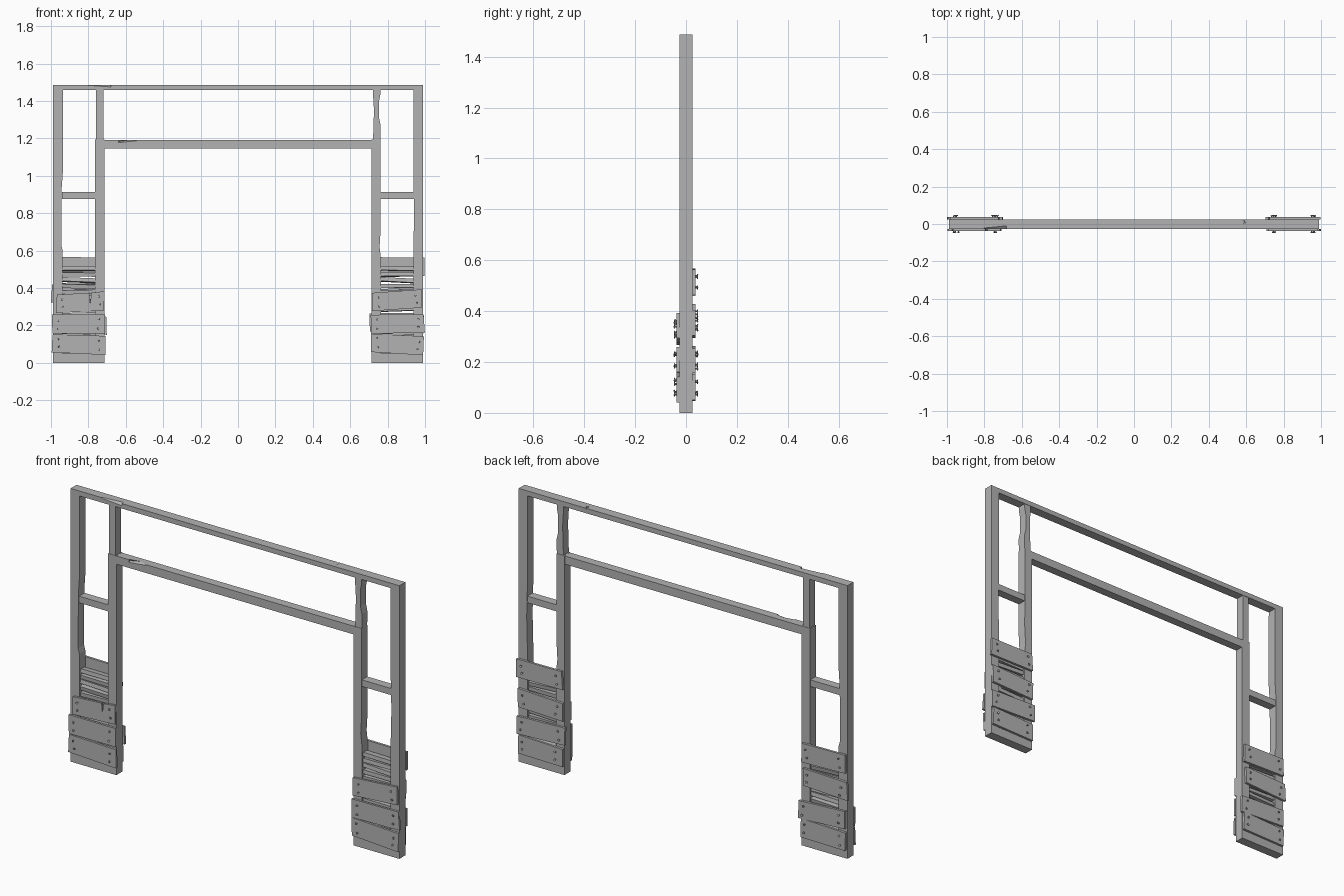
import bpy, bmesh, random
from math import radians
from mathutils import Matrix, Vector

random.seed(4)
if "Cube" in bpy.data.objects:
    bpy.data.objects.remove(bpy.data.objects["Cube"])

grey = bpy.data.materials.new("weathered_grey")
grey.use_nodes = True
COLOUR = (0.45, 0.45, 0.45, 1)
grey.diffuse_color = COLOUR
grey.node_tree.nodes["Principled BSDF"].inputs["Base Color"].default_value = COLOUR

FRONT, BACK = -0.026, 0.025


def finish(name, bm):
    bmesh.ops.recalc_face_normals(bm, faces=bm.faces)
    mesh = bpy.data.meshes.new(name)
    bm.to_mesh(mesh)
    bm.free()
    mesh.materials.append(grey)
    ob = bpy.data.objects.new(name, mesh)
    bpy.context.collection.objects.link(ob)
    return ob


def prism(name, outline, y0=FRONT, y1=BACK):
    """Extrude an outline in the xz plane from y0 to y1."""
    bm = bmesh.new()
    face = bm.faces.new([bm.verts.new((x, y0, z)) for x, z in outline])
    new = bmesh.ops.extrude_face_region(bm, geom=[face])["geom"]
    bmesh.ops.translate(bm, vec=(0, y1 - y0, 0),
                        verts=[v for v in new if isinstance(v, bmesh.types.BMVert)])
    return finish(name, bm)


def beam(name, x0, x1, z0, z1, y0=FRONT, y1=BACK):
    return prism(name, [(x0, z0), (x1, z0), (x1, z1), (x0, z1)], y0, y1)


def chip(ob, centre, size, turn):
    """Hack a splinter out of a timber edge."""
    bm = bmesh.new()
    bmesh.ops.create_cube(bm, size=1, matrix=Matrix.Translation(centre)
                          @ Matrix.Rotation(radians(turn[1]), 4, 'Y')
                          @ Matrix.Rotation(radians(turn[0]), 4, 'X')
                          @ Matrix.Rotation(radians(turn[2]), 4, 'Z')
                          @ Matrix.Diagonal((*size, 1)))
    cutter = finish("chip_cutter", bm)
    cutter.hide_render = True
    mod = ob.modifiers.new("chip", 'BOOLEAN')
    mod.operation, mod.solver, mod.object = 'DIFFERENCE', 'EXACT', cutter
    bpy.context.view_layer.objects.active = ob
    bpy.ops.object.modifier_apply(modifier=mod.name)
    bpy.data.objects.remove(cutter)


def nails(name, spots, side):
    """Bent nails with flat heads standing out of a plank."""
    bm = bmesh.new()
    for x, z in spots:
        tilt = (Matrix.Rotation(radians(random.uniform(-20, 20)), 4, 'Z')
                @ Matrix.Rotation(radians(90 + random.uniform(-15, 15)), 4, 'X'))
        for radius, depth, y in ((0.003, 0.018, 0.036), (0.0065, 0.003, 0.045)):
            bmesh.ops.create_cone(bm, cap_ends=True, segments=6, radius1=radius,
                                  radius2=radius, depth=depth,
                                  matrix=Matrix.Translation((x, side * y, z)) @ tilt)
    finish(name, bm)


def plank(name, side, x0, x1, z, height, slope, split=None):
    """Crooked board nailed on the front (side -1) or back (side 1)."""
    a, b = z - slope / 2, z + slope / 2
    h = height / 2
    nudge = lambda: random.uniform(-0.004, 0.004)
    outline = [(x0 + nudge(), a - h), (x1 + nudge(), b - h + nudge()),
               (x1 + nudge(), b + h)]
    if split:
        outline += [(split + 0.006, z + h), (split, z + h - 0.055), (split - 0.005, z + h)]
    outline.append((x0 + nudge(), a + h + nudge()))
    inner = BACK if side > 0 else FRONT
    prism(name, outline, inner, side * 0.038)
    spots = []
    for x, zc in ((x0 + 0.035, a), (x1 - 0.03, b)):
        spots += [(x + nudge(), zc + 0.022 + nudge()),
                  (x + 2 * nudge(), zc - 0.022 + nudge())]
    nails(name + "_nails", spots, side)


# Outer posts, right one with a worn inner edge
prism("right_outer_post", [(-0.99, 0), (-0.937, 0), (-0.937, 0.6), (-0.945, 0.63),
                           (-0.943, 0.93), (-0.935, 1.04), (-0.937, 1.465),
                           (-0.99, 1.465)])
prism("left_outer_post", [(0.937, 0), (0.99, 0), (0.99, 1.465), (0.937, 1.465),
                          (0.937, 1.0), (0.942, 0.8), (0.937, 0.6)])

# Inner posts, lower and upper pieces
beam("right_inner_post", -0.765, -0.714, 0, 1.193)
prism("left_inner_post", [(0.714, 0), (0.765, 0), (0.765, 0.55), (0.757, 0.62),
                          (0.763, 0.72), (0.762, 1.193), (0.714, 1.193)])
beam("right_upper_post", -0.759, -0.72, 1.19, 1.465, -0.024, 0.023)
prism("left_upper_post", [(0.722, 1.19), (0.762, 1.19), (0.763, 1.27), (0.754, 1.31),
                          (0.754, 1.4), (0.762, 1.44), (0.762, 1.465), (0.72, 1.465),
                          (0.727, 1.35)], -0.024, 0.023)

# Long rails
top = beam("top_rail", -0.99, 0.99, 1.46, 1.487)
lintel = beam("lintel_beam", -0.716, 0.716, 1.147, 1.192, -0.024, 0.023)
chip(top, Vector((-0.74, -0.03, 1.492)), (0.12, 0.03, 0.025), (35, 4, 8))
chip(top, Vector((0.585, 0.016, 1.49)), (0.012, 0.03, 0.012), (0, 20, 25))
chip(lintel, Vector((-0.59, -0.026, 1.193)), (0.1, 0.026, 0.02), (30, -6, 6))

# Short rungs, feet and crooked slats inside each pillar
for label, s in (("right", -1), ("left", 1)):
    lo, hi = sorted((s * 0.94, s * 0.762))
    beam(label + "_rung", lo, hi, 0.877, 0.913, -0.024, 0.023)
    beam(label + "_foot_rail", lo, hi, 0, 0.05)
    bm = bmesh.new()
    for i in range(15):
        bmesh.ops.create_cube(
            bm, size=1, matrix=Matrix.Translation((s * 0.851, 0, 0.07 + i * 0.031))
            @ Matrix.Rotation(radians(random.uniform(-3, 3)), 4, 'Y')
            @ Matrix.Rotation(radians(random.uniform(-12, 12)), 4, 'X')
            @ Matrix.Diagonal((0.18, 0.036, 0.021, 1)))
    finish(label + "_inner_slats", bm)

# Nailed boards: side, left end, right end, height, width, slope, split
BOARDS = {
    "right": [(-1, -0.995, -0.71, 0.1, 0.1, -0.012, None),
              (-1, -0.996, -0.714, 0.208, 0.1, 0.002, None),
              (-1, -0.97, -0.712, 0.325, 0.1, 0.016, -0.79),
              (1, -0.985, -0.716, 0.1, 0.1, 0.008, None),
              (1, -0.985, -0.705, 0.205, 0.095, -0.012, None),
              (1, -0.996, -0.73, 0.375, 0.095, 0.012, None),
              (1, -0.985, -0.72, 0.515, 0.1, -0.004, None)],
    "left": [(-1, 0.708, 0.993, 0.1, 0.098, -0.014, None),
             (-1, 0.711, 0.996, 0.208, 0.1, 0.003, None),
             (-1, 0.717, 0.982, 0.335, 0.1, 0.016, None),
             (1, 0.72, 0.985, 0.1, 0.1, 0.006, None),
             (1, 0.704, 0.99, 0.21, 0.095, -0.01, None),
             (1, 0.715, 0.985, 0.35, 0.1, 0.01, None),
             (1, 0.72, 0.996, 0.515, 0.1, -0.004, None)],
}
for label, rows in BOARDS.items():
    for n, (side, *rest) in enumerate(rows):
        face = "front" if side < 0 else "back"
        plank(f"{label}_{face}_board_{n + 1}", side, *rest)
